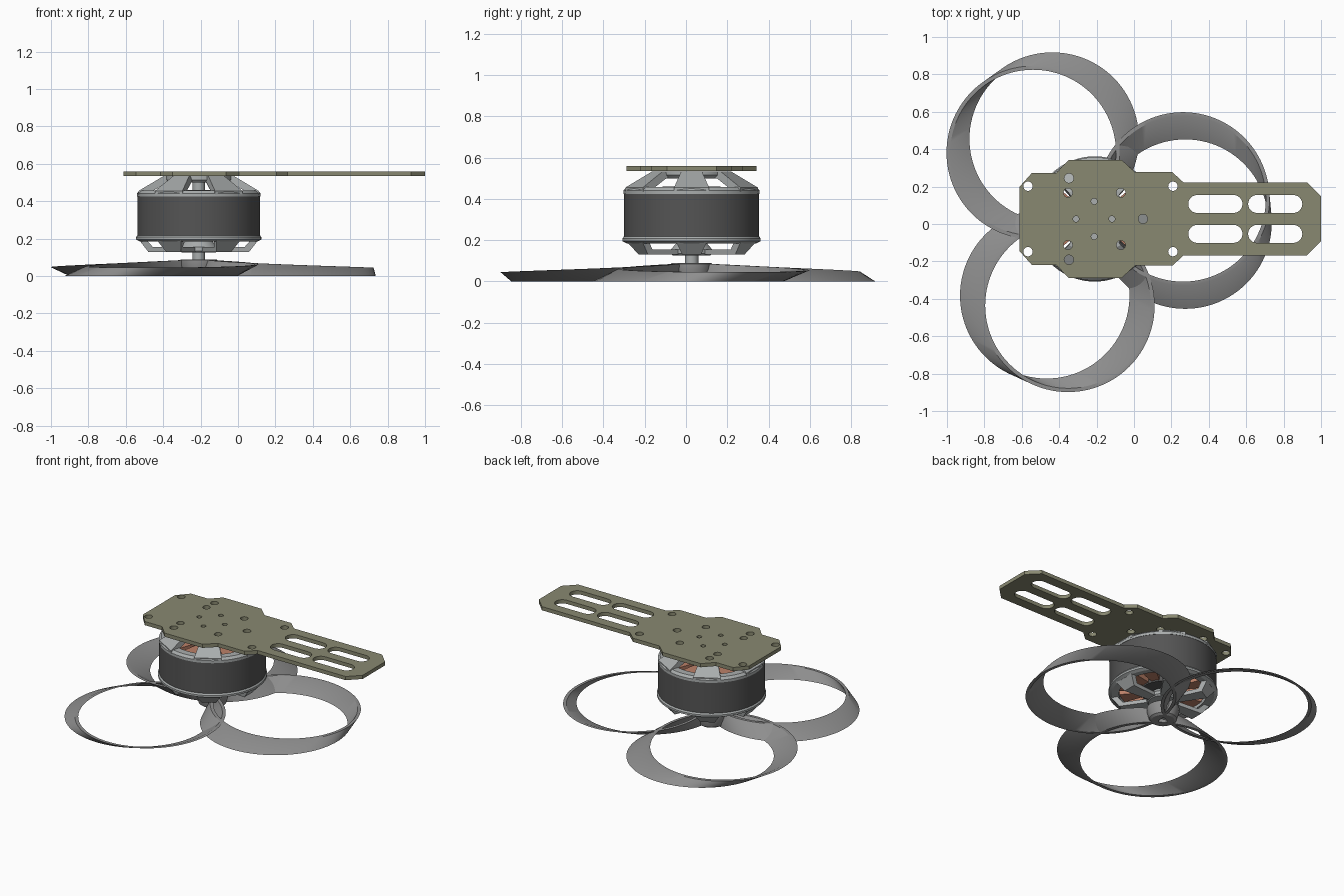
import bpy, bmesh, math
from mathutils import Vector, Matrix

if "Cube" in bpy.data.objects:
    bpy.data.objects.remove(bpy.data.objects["Cube"])

CX, CY = -0.21, 0.027          # motor axis
AXIS = Matrix.Translation((CX, CY, 0))


def material(name, rgb):
    m = bpy.data.materials.new(name)
    m.diffuse_color = (*rgb, 1)
    m.use_nodes = True
    m.node_tree.nodes["Principled BSDF"].inputs["Base Color"].default_value = m.diffuse_color
    return m


OLIVE = material("olive_board", (0.25, 0.25, 0.165))
DARK = material("dark_steel", (0.09, 0.09, 0.09))
ALLOY = material("alloy", (0.4, 0.42, 0.42))
COPPER = material("copper", (0.5, 0.22, 0.14))
GREY = material("blade_grey", (0.27, 0.27, 0.27))


def finish(name, bm, mat):
    bmesh.ops.recalc_face_normals(bm, faces=bm.faces)
    me = bpy.data.meshes.new(name)
    bm.to_mesh(me)
    bm.free()
    me.materials.append(mat)
    ob = bpy.data.objects.new(name, me)
    bpy.context.collection.objects.link(ob)
    return ob


def sweep(bm, rings):
    """Join closed sections into a closed loop."""
    vs = [[bm.verts.new(p) for p in ring] for ring in rings]
    n, k = len(vs), len(vs[0])
    for i in range(n):
        a, b = vs[i], vs[(i + 1) % n]
        for j in range(k):
            bm.faces.new((a[j], b[j], b[(j + 1) % k], a[(j + 1) % k]))


def lathe(bm, profile, n=72):
    """Revolve a closed (r, z) profile round the motor axis."""
    sweep(bm, [[(CX + r * math.cos(t), CY + r * math.sin(t), z) for r, z in profile]
               for t in (math.tau * i / n for i in range(n))])


def cylinder(bm, r, z0, z1, n=48):
    bmesh.ops.create_cone(bm, cap_ends=True, segments=n, radius1=r, radius2=r, depth=z1 - z0,
                          matrix=Matrix.Translation((CX, CY, (z0 + z1) / 2)))


def spokes(bm, profile, count=6):
    """Radial spokes from an (r, z, half width) side profile."""
    for i in range(count):
        rot = AXIS @ Matrix.Rotation(math.tau * i / count, 4, 'Z')
        a, b = [[bm.verts.new(rot @ Vector((r, s * w, z))) for r, z, w in profile] for s in (-1, 1)]
        bm.faces.new(a)
        bm.faces.new(b[::-1])
        for j in range(len(a)):
            k = (j + 1) % len(a)
            bm.faces.new((a[j], b[j], b[k], a[k]))


# Mounting plate: half outline mirrored, with slots and holes
half = [(-0.612, 0.172), (-0.545, 0.247), (-0.415, 0.247), (-0.35, 0.315), (-0.065, 0.315),
        (0.005, 0.25), (0.205, 0.25), (0.265, 0.195), (0.925, 0.195), (1.0, 0.12)]
loops = [half + [(x, -y) for x, y in reversed(half)]]


def slot(x0, x1, y, r, n=12):
    pts = [(x1 + r * math.cos(t), y + r * math.sin(t))
           for t in (-math.pi / 2 + math.pi * i / n for i in range(n + 1))]
    pts += [(x0 - r * math.cos(t), y - r * math.sin(t))
            for t in (-math.pi / 2 + math.pi * i / n for i in range(n + 1))]
    return pts


def hole(x, y, r, n=24):
    return [(x + r * math.cos(math.tau * i / n), y + r * math.sin(math.tau * i / n)) for i in range(n)]


for s in (-1, 1):
    loops += [slot(0.338, 0.532, s * 0.08, 0.048), slot(0.658, 0.852, s * 0.08, 0.048)]
    for x, y, r in [(-0.567, 0.175, 0.025), (0.208, 0.175, 0.025), (-0.353, 0.14, 0.024),
                    (-0.07, 0.14, 0.024), (-0.348, 0.218, 0.025), (-0.213, 0.094, 0.016)]:
        loops.append(hole(x, s * y, r))
loops += [hole(0.048, 0, 0.025), hole(-0.31, 0, 0.016), hole(-0.118, 0, 0.016)]

cu = bpy.data.curves.new("plate_outline", 'CURVE')
cu.dimensions, cu.fill_mode, cu.extrude = '2D', 'BOTH', 0.0125
for pts in loops:
    sp = cu.splines.new('POLY')
    sp.points.add(len(pts) - 1)
    for p, (x, y) in zip(sp.points, pts):
        p.co = (x, y, 0, 1)
    sp.use_cyclic_u = True
tmp = bpy.data.objects.new("plate_outline", cu)
bpy.context.collection.objects.link(tmp)
plate_mesh = bpy.data.meshes.new_from_object(tmp.evaluated_get(bpy.context.evaluated_depsgraph_get()))
bpy.data.objects.remove(tmp)
bm = bmesh.new()
bm.from_mesh(plate_mesh)
bmesh.ops.remove_doubles(bm, verts=bm.verts, dist=1e-5)
bmesh.ops.translate(bm, verts=bm.verts, vec=(0, CY, 0.547))
plate_mesh.materials.clear()
finish("mounting_plate", bm, OLIVE)

# Motor can
bm = bmesh.new()
lathe(bm, [(0.295, 0.215), (0.328, 0.215), (0.328, 0.425), (0.295, 0.425)])
finish("motor_can", bm, DARK)

# Upper cap: rim, sloping spokes and mounting disc
bm = bmesh.new()
lathe(bm, [(0.27, 0.425), (0.33, 0.425), (0.33, 0.442), (0.315, 0.457), (0.27, 0.457)])
spokes(bm, [(0.12, 0.534, 0.045), (0.19, 0.534, 0.05), (0.322, 0.455, 0.085),
            (0.322, 0.435, 0.085), (0.28, 0.435, 0.075), (0.17, 0.5, 0.05), (0.12, 0.5, 0.045)])
lathe(bm, [(0.04, 0.5), (0.165, 0.5), (0.18, 0.515), (0.18, 0.534), (0.04, 0.534)])
finish("upper_cap", bm, ALLOY)

# Lower cap: rim, bent spokes and bearing hub
bm = bmesh.new()
lathe(bm, [(0.27, 0.19), (0.315, 0.185), (0.335, 0.195), (0.335, 0.208), (0.328, 0.218), (0.27, 0.218)])
spokes(bm, [(0.06, 0.13, 0.03), (0.27, 0.13, 0.045), (0.318, 0.192, 0.075), (0.28, 0.195, 0.07),
            (0.245, 0.155, 0.045), (0.06, 0.155, 0.03)])
lathe(bm, [(0.03, 0.125), (0.09, 0.125), (0.1, 0.135), (0.1, 0.155), (0.07, 0.19), (0.03, 0.19)])
finish("lower_cap", bm, ALLOY)

# Stator core and copper coils
bm = bmesh.new()
cylinder(bm, 0.14, 0.2, 0.46)
finish("stator_core", bm, DARK)
bm = bmesh.new()
spokes(bm, [(0.13, 0.21, 0.025), (0.27, 0.21, 0.05), (0.285, 0.23, 0.05), (0.285, 0.42, 0.05),
            (0.27, 0.44, 0.05), (0.13, 0.44, 0.025)], 12)
finish("copper_coils", bm, COPPER)

# Shaft
bm = bmesh.new()
cylinder(bm, 0.033, 0.02, 0.53, 32)
finish("motor_shaft", bm, ALLOY)

# Propeller hub
bm = bmesh.new()
lathe(bm, [(0.03, 0.0), (0.07, 0.0), (0.085, 0.01), (0.1, 0.06), (0.1, 0.085), (0.095, 0.09), (0.03, 0.09)])
finish("propeller_hub", bm, GREY)

# Three leaning ring blades, each lower circle shifted sideways from its upper one
for k in range(3):
    ang = math.radians(5.4 + 120 * k)
    out = Vector((math.cos(ang), math.sin(ang)))
    side = Vector((-out.y, out.x))
    hub = Vector((CX, CY))
    top, low = [hub + out * 0.48 + side * s for s in (0.063, -0.063)]
    rings = []
    for i in range(96):
        d = Vector((math.cos(math.tau * i / 96), math.sin(math.tau * i / 96)))
        section = []
        for c, r, upper in ((low, 0.463, 0), (top, 0.463, 1), (top, 0.443, 1), (low, 0.443, 0)):
            p = c + d * r
            z = 0.09 - 0.045 * min(1, (p - hub).length / 0.93) if upper else 0
            section.append((p.x, p.y, z))
        rings.append(section)
    bm = bmesh.new()
    sweep(bm, rings)
    finish(f"ring_blade_{k + 1}", bm, GREY)

# Smooth round surfaces, keep edges crisp
for ob in bpy.context.collection.objects:
    ob.select_set(True)
    bpy.context.view_layer.objects.active = ob
bpy.ops.object.shade_smooth_by_angle(angle=math.radians(30))
